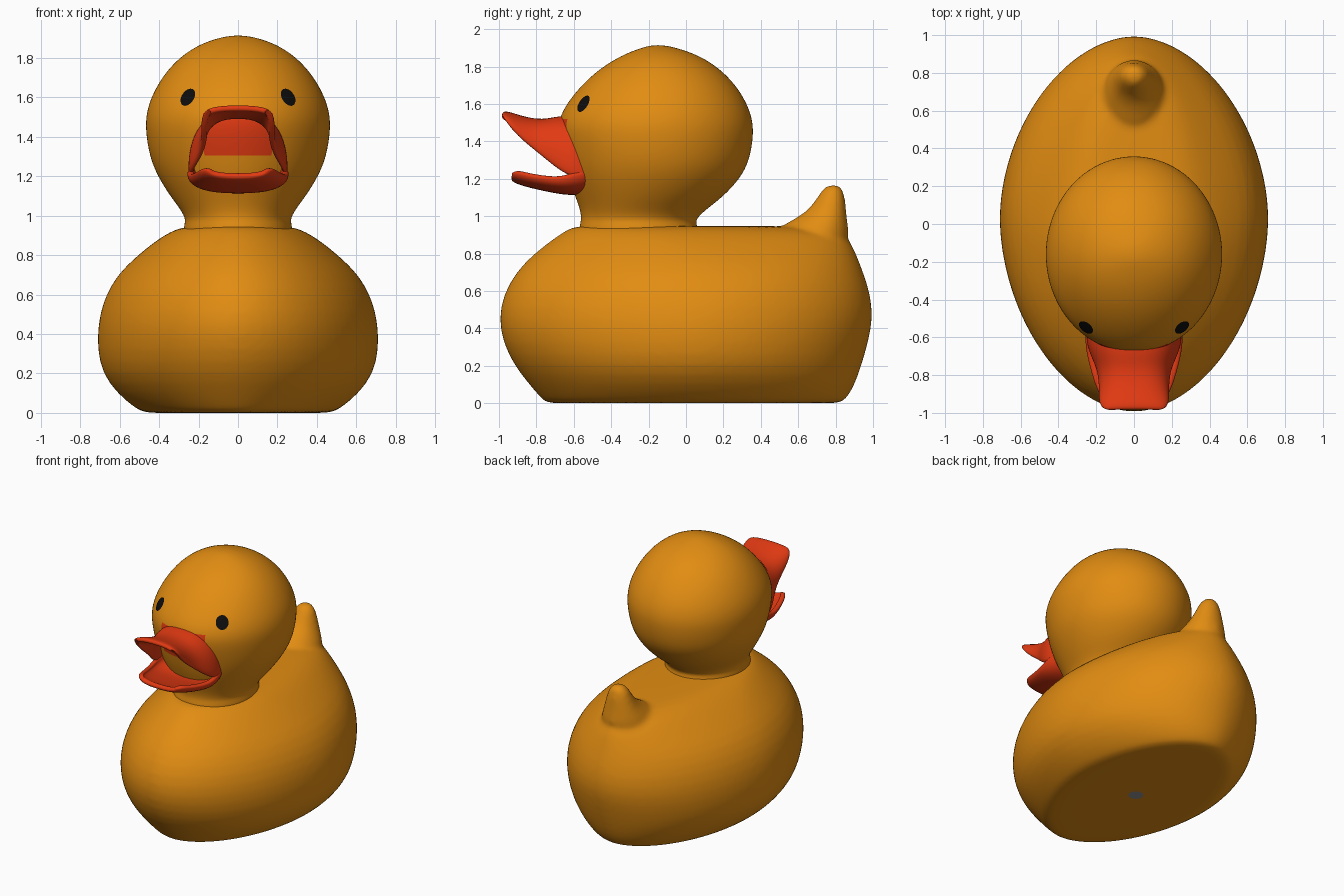
import bpy, bmesh, math
from mathutils import Vector

if "Cube" in bpy.data.objects:
    bpy.data.objects.remove(bpy.data.objects["Cube"])


def material(name, rgb):
    m = bpy.data.materials.new(name)
    m.diffuse_color = (*rgb, 1)
    m.use_nodes = True
    m.node_tree.nodes["Principled BSDF"].inputs["Base Color"].default_value = m.diffuse_color
    return m


YELLOW = material("duck yellow", (0.76, 0.265, 0.006))
RED = material("beak red", (0.76, 0.042, 0.006))
BLACK = material("eye black", (0.004, 0.004, 0.004))
GREY = material("hole grey", (0.28, 0.28, 0.28))


def spow(v, e):
    return math.copysign(abs(v) ** e, v)


def finish(bm, name, *mats):
    mesh = bpy.data.meshes.new(name)
    for f in bm.faces:
        f.smooth = True
    bm.to_mesh(mesh)
    bm.free()
    ob = bpy.data.objects.new(name, mesh)
    bpy.context.collection.objects.link(ob)
    for m in mats:
        mesh.materials.append(m)
    return ob


def loft(bm, rows, n=2.0, segs=48):
    """Stack of rounded rings: (z, front y, back y, widest y, half width)."""
    rings = []
    for z, yf, yb, yc, w in rows:
        ring = []
        for i in range(segs):
            a = 2 * math.pi * i / segs
            s = spow(math.sin(a), 2 / n)
            y = yc + s * ((yb - yc) if s > 0 else (yc - yf))
            ring.append(bm.verts.new((w * spow(math.cos(a), 2 / n), y, z)))
        rings.append(ring)
    faces = []
    for a, b in zip(rings, rings[1:]):
        for i in range(segs):
            j = (i + 1) % segs
            faces.append(bm.faces.new((a[i], a[j], b[j], b[i])))
    faces.append(bm.faces.new(rings[0][::-1]))
    faces.append(bm.faces.new(rings[-1]))


# Body and tail, blended into one skin
bm = bmesh.new()
loft(bm, [
    (0.00, -0.70, 0.78, 0.04, 0.42), (0.00, -0.75, 0.83, 0.04, 0.48),
    (0.03, -0.78, 0.865, 0.04, 0.53), (0.10, -0.84, 0.905, 0.03, 0.615),
    (0.20, -0.92, 0.94, 0.03, 0.69), (0.32, -0.98, 0.975, 0.03, 0.715),
    (0.45, -1.005, 1.003, 0.03, 0.713), (0.58, -0.98, 0.99, 0.03, 0.682),
    (0.70, -0.912, 0.95, 0.03, 0.615), (0.79, -0.825, 0.915, 0.00, 0.52),
    (0.86, -0.735, 0.885, -0.05, 0.435), (0.91, -0.665, 0.84, -0.10, 0.36),
    (0.94, -0.61, 0.70, -0.15, 0.295), (0.947, -0.57, 0.50, -0.18, 0.22),
    (0.948, -0.30, 0.20, -0.18, 0.10)], n=1.86)
loft(bm, [
    (0.80, 0.40, 0.85, 0.62, 0.20), (0.90, 0.46, 0.875, 0.68, 0.17),
    (0.95, 0.51, 0.867, 0.72, 0.145), (0.985, 0.58, 0.862, 0.75, 0.125),
    (1.03, 0.65, 0.857, 0.77, 0.105), (1.09, 0.695, 0.852, 0.78, 0.085),
    (1.14, 0.725, 0.842, 0.785, 0.065), (1.165, 0.755, 0.82, 0.79, 0.035),
    (1.168, 0.78, 0.80, 0.79, 0.01)], segs=24)
bmesh.ops.recalc_face_normals(bm, faces=bm.faces)
body = finish(bm, "body_and_tail", YELLOW)
body.modifiers.new("round", "SUBSURF").levels = 1
rm = body.modifiers.new("blend", "REMESH")
rm.mode, rm.voxel_size, rm.use_smooth_shade = "VOXEL", 0.017, True
sm = body.modifiers.new("soften", "SMOOTH")
sm.factor, sm.iterations = 0.5, 8

# Head with neck
bm = bmesh.new()
loft(bm, [
    (0.85, -0.58, 0.08, -0.25, 0.28), (0.95, -0.57, 0.06, -0.25, 0.275),
    (0.98, -0.56, 0.05, -0.25, 0.265), (1.03, -0.565, 0.10, -0.24, 0.29),
    (1.10, -0.59, 0.195, -0.20, 0.345), (1.20, -0.63, 0.29, -0.17, 0.408),
    (1.30, -0.655, 0.342, -0.16, 0.45), (1.44, -0.685, 0.363, -0.16, 0.471),
    (1.52, -0.68, 0.355, -0.16, 0.465), (1.60, -0.64, 0.328, -0.155, 0.442),
    (1.70, -0.56, 0.268, -0.15, 0.388), (1.79, -0.46, 0.18, -0.15, 0.312),
    (1.86, -0.345, 0.07, -0.15, 0.215), (1.90, -0.24, -0.05, -0.15, 0.11),
    (1.914, -0.18, -0.12, -0.15, 0.03)])
bmesh.ops.recalc_face_normals(bm, faces=bm.faces)
for f in bm.faces:  # red throat, hidden behind the beak's rim
    c = f.calc_center_median()
    if abs(c.x) < 0.2 and c.y < -0.4 and 1.3 < c.z < 1.5:
        f.material_index = 1
head = finish(bm, "head", YELLOW, RED)
sub = head.modifiers.new("round", "SUBSURF")
sub.levels = sub.render_levels = 2


def bill(name, rows, n, thick, flip):
    """Curved shell of arches: (y, centre z, edge z, half width)."""
    bm = bmesh.new()
    segs = 16
    grid = []
    for y, zc, ze, w in rows:
        row = []
        for i in range(segs + 1):
            a = math.pi * (i / segs - 0.5)
            x = w * spow(math.sin(a), 2 / n)
            z = ze + (zc - ze) * max(math.cos(a), 0) ** (2 / n)
            row.append(bm.verts.new((x, y, z)))
        grid.append(row)
    for a, b in zip(grid, grid[1:]):
        for i in range(segs):
            q = (a[i], a[i + 1], b[i + 1], b[i])
            bm.faces.new(q[::-1] if flip else q)
    ob = finish(bm, name, RED)
    so = ob.modifiers.new("thickness", "SOLIDIFY")
    so.thickness, so.offset = thick, -1
    su = ob.modifiers.new("round", "SUBSURF")
    su.levels = su.render_levels = 2
    return ob


# Open beak
bill("upper_beak", [
    (-0.985, 1.558, 1.535, 0.155), (-0.955, 1.562, 1.495, 0.186),
    (-0.90, 1.543, 1.43, 0.188), (-0.82, 1.522, 1.36, 0.188),
    (-0.75, 1.52, 1.30, 0.205), (-0.69, 1.535, 1.25, 0.235),
    (-0.60, 1.54, 1.20, 0.262), (-0.50, 1.50, 1.19, 0.24)], 2.5, 0.03, False)
bill("lower_beak", [
    (-0.94, 1.195, 1.23, 0.14), (-0.915, 1.175, 1.245, 0.18),
    (-0.84, 1.152, 1.225, 0.212), (-0.74, 1.130, 1.21, 0.24),
    (-0.66, 1.115, 1.21, 0.258), (-0.58, 1.11, 1.24, 0.262),
    (-0.50, 1.13, 1.25, 0.235)], 2.6, 0.035, True)


def disc(bm, centre, u, v):
    """Flat oval made of rings, so that it can follow a curved surface."""
    mid = bm.verts.new(centre)
    prev = None
    for r in (0.4, 0.7, 1.0):
        ring = [bm.verts.new(centre + u * r * math.cos(k * math.pi / 14)
                             + v * r * math.sin(k * math.pi / 14)) for k in range(28)]
        for k in range(28):
            j = (k + 1) % 28
            bm.faces.new((ring[k], ring[j], mid) if prev is None
                         else (ring[k], ring[j], prev[j], prev[k]))
        prev = ring


# Painted eyes wrapped on the head
for side, label in ((-1, "left"), (1, "right")):
    normal = Vector((side * 0.52, -0.78, 0.33)).normalized()
    u = Vector((0, 0, 1)).cross(normal).normalized()
    v = normal.cross(u)
    bm = bmesh.new()
    disc(bm, Vector((side * 0.26, -0.555, 1.607)), u * 0.044, v * 0.052)
    bmesh.ops.recalc_face_normals(bm, faces=bm.faces)
    if sum(f.normal.dot(normal) for f in bm.faces) < 0:
        bmesh.ops.reverse_faces(bm, faces=bm.faces)
    eye = finish(bm, label + "_eye", BLACK)
    sw = eye.modifiers.new("wrap", "SHRINKWRAP")
    sw.target, sw.wrap_mode, sw.offset = head, "ABOVE_SURFACE", 0.005

# Squeaker hole underneath
bm = bmesh.new()
disc(bm, Vector((0, 0.02, -0.003)), Vector((0.05, 0, 0)), Vector((0, -0.05, 0)))
bmesh.ops.recalc_face_normals(bm, faces=bm.faces)
if sum(f.normal.z for f in bm.faces) > 0:
    bmesh.ops.reverse_faces(bm, faces=bm.faces)
finish(bm, "squeaker_hole", GREY)
